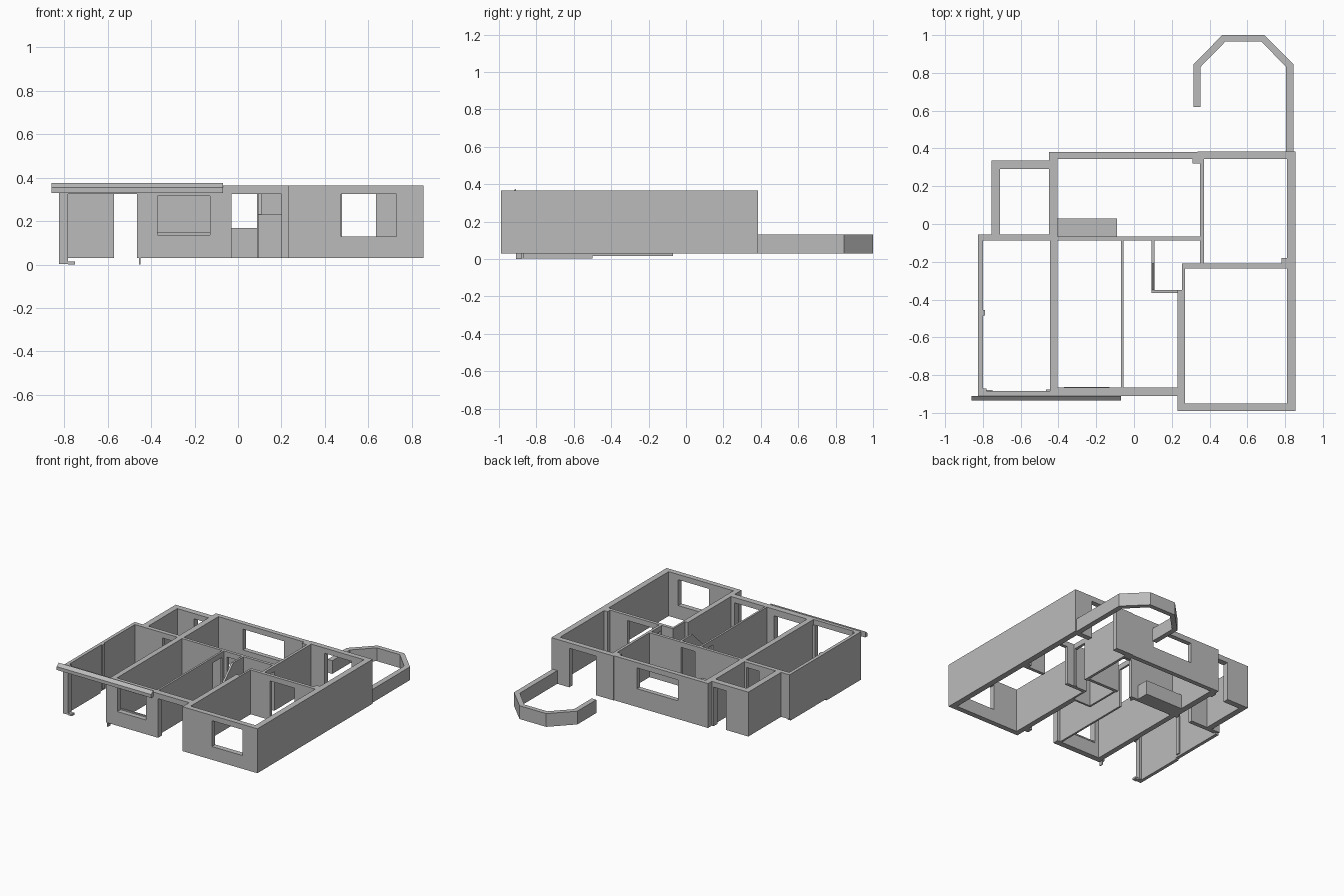
import bpy, bmesh

if "Cube" in bpy.data.objects:
    bpy.data.objects.remove(bpy.data.objects["Cube"])

BASE, TOP, HEAD = 0.03, 0.365, 0.325   # wall foot, wall top, door/window head

mat = bpy.data.materials.new("plaster_grey")
mat.diffuse_color = (0.5, 0.5, 0.5, 1)
mat.use_nodes = True
mat.node_tree.nodes["Principled BSDF"].inputs["Base Color"].default_value = mat.diffuse_color


def finish(name, bm):
    bmesh.ops.remove_doubles(bm, verts=bm.verts, dist=1e-5)
    bmesh.ops.recalc_face_normals(bm, faces=bm.faces)
    me = bpy.data.meshes.new(name)
    bm.to_mesh(me)
    bm.free()
    me.materials.append(mat)
    ob = bpy.data.objects.new(name, me)
    bpy.context.collection.objects.link(ob)
    return ob


def wall(name, x0, x1, y0, y1, holes=(), z0=BASE, z1=TOP):
    """Straight wall; holes are (start, end, sill, head) along its long axis."""
    along_x = (x1 - x0) >= (y1 - y0)
    a0, a1, t0, t1 = (x0, x1, y0, y1) if along_x else (y0, y1, x0, x1)
    us = sorted({a0, a1, *[v for h in holes for v in h[:2]]})
    zs = sorted({z0, z1, *[v for h in holes for v in h[2:]]})

    def solid(i, j):
        if not (0 <= i < len(us) - 1 and 0 <= j < len(zs) - 1):
            return False
        u, z = (us[i] + us[i + 1]) / 2, (zs[j] + zs[j + 1]) / 2
        return not any(h[0] < u < h[1] and h[2] < z < h[3] for h in holes)

    bm = bmesh.new()

    def quad(pts):
        bm.faces.new([bm.verts.new((u, t, z) if along_x else (t, u, z)) for u, t, z in pts])

    for i in range(len(us) - 1):
        for j in range(len(zs) - 1):
            if not solid(i, j):
                continue
            u, v, b, c = us[i], us[i + 1], zs[j], zs[j + 1]
            for t in (t0, t1):
                quad([(u, t, b), (v, t, b), (v, t, c), (u, t, c)])
            for di, e in ((-1, u), (1, v)):
                if not solid(i + di, j):
                    quad([(e, t0, b), (e, t1, b), (e, t1, c), (e, t0, c)])
            for dj, e in ((-1, b), (1, c)):
                if not solid(i, j + dj):
                    quad([(u, t0, e), (v, t0, e), (v, t1, e), (u, t1, e)])
    return finish(name, bm)


def prism(name, profile, axis, lo, hi):
    """Extrude a 2D profile along x, y or z."""
    put = {"x": lambda p, d: (d, p[0], p[1]),
           "y": lambda p, d: (p[0], d, p[1]),
           "z": lambda p, d: (p[0], p[1], d)}[axis]
    bm = bmesh.new()
    a = [bm.verts.new(put(p, lo)) for p in profile]
    b = [bm.verts.new(put(p, hi)) for p in profile]
    bm.faces.new(a)
    bm.faces.new(b)
    for i in range(len(a)):
        k = (i + 1) % len(a)
        bm.faces.new((a[i], a[k], b[k], b[i]))
    return finish(name, bm)


# front right room
wall("right_outer_wall", 0.81, 0.855, -0.99, 0.385)
wall("right_room_front_wall", 0.23, 0.81, -0.99, -0.95, [(0.475, 0.73, 0.13, HEAD)])
wall("right_room_left_wall", 0.23, 0.27, -0.95, -0.35)
wall("right_room_left_thin_wall", 0.255, 0.27, -0.35, -0.21)
wall("right_room_back_wall", 0.27, 0.81, -0.235, -0.21, [(0.43, 0.635, BASE, HEAD)])
wall("right_room_pilaster", 0.78, 0.81, -0.21, -0.18)

# back right room
wall("back_right_wall", 0.335, 0.81, 0.345, 0.385, [(0.48, 0.705, BASE, HEAD)])
wall("back_divider_wall", 0.35, 0.37, -0.21, 0.345, [(-0.2, -0.095, BASE, HEAD)])
wall("back_divider_pilaster", 0.31, 0.35, 0.32, 0.345)

# back middle room
wall("back_middle_wall", -0.405, 0.335, 0.345, 0.38, [(-0.2, 0.143, 0.168, HEAD)])
wall("back_middle_left_wall", -0.45, -0.405, -0.065, 0.38)
wall("middle_cross_wall", -0.405, 0.35, -0.088, -0.065, [(-0.03, 0.087, BASE, HEAD)])
wall("counter_block", -0.405, -0.09, -0.065, 0.03, z1=0.14)

# small back left room
wall("small_room_left_wall", -0.755, -0.71, -0.06, 0.335)
wall("small_room_back_wall", -0.71, -0.45, 0.29, 0.335, [(-0.57, -0.465, BASE, HEAD)])
wall("small_room_front_wall", -0.825, -0.405, -0.088, -0.055, [(-0.57, -0.465, BASE, HEAD)])

# front left garage
wall("garage_left_wall_front", -0.825, -0.8, -0.91, -0.5, z0=0.003)
wall("garage_left_wall_back", -0.825, -0.8, -0.5, -0.07, z0=0.015)
wall("garage_left_pilaster", -0.8, -0.79, -0.485, -0.455)
wall("garage_left_jamb", -0.8, -0.782, -0.91, -0.87, z0=0.003)
wall("garage_jamb_plinth", -0.782, -0.75, -0.91, -0.88, z0=0.0, z1=0.015)
wall("garage_lintel", -0.782, -0.445, -0.91, -0.885, z0=HEAD)
wall("garage_right_jamb", -0.465, -0.445, -0.91, -0.875, z1=HEAD)
wall("garage_right_foot", -0.455, -0.449, -0.91, -0.88, z0=0.0, z1=BASE)
wall("garage_right_wall", -0.445, -0.405, -0.91, -0.088)

# front room and entrance hall
wall("front_wall", -0.405, 0.23, -0.91, -0.865,
     [(-0.37, -0.13, 0.137, 0.315), (-0.03, 0.2, BASE, HEAD)])
wall("front_window_sill", -0.37, -0.13, -0.872, -0.862, z0=0.137, z1=0.147)
wall("hall_left_wall", -0.07, -0.055, -0.865, -0.088, [(-0.22, -0.11, BASE, HEAD)])

# stair enclosure with a sloping top
wall("stair_front_wall", 0.093, 0.23, -0.365, -0.35, z1=0.23)
prism("stair_side_wall",
      [(-0.35, BASE), (-0.088, BASE), (-0.088, TOP), (-0.21, TOP), (-0.35, 0.23)],
      "x", 0.093, 0.108)

# canopy beam over the garage front
prism("front_canopy_beam",
      [(-0.91, 0.33), (-0.935, 0.33), (-0.935, 0.355), (-0.91, 0.375)],
      "x", -0.86, -0.07)

# low terrace parapet with chamfered corners
outer = [(0.315, 0.62), (0.315, 0.845), (0.467, 1.0), (0.69, 1.0), (0.845, 0.845), (0.845, 0.385)]
inner = [(0.353, 0.62), (0.353, 0.832), (0.483, 0.965), (0.675, 0.965), (0.805, 0.832), (0.805, 0.385)]
prism("terrace_parapet", outer + inner[::-1], "z", BASE, 0.13)
